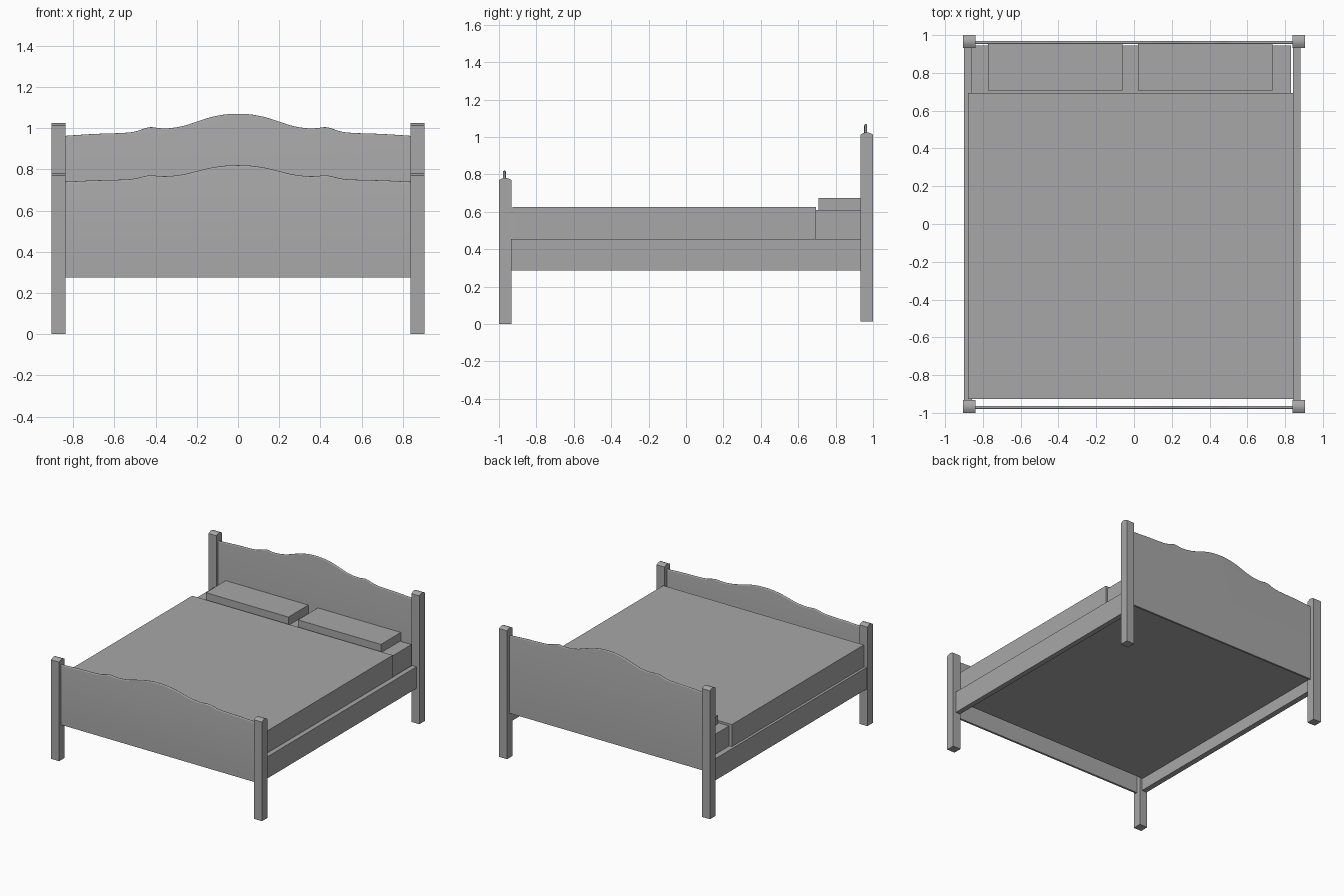
import bpy
import math

cube = bpy.data.objects.get("Cube")
if cube:
    bpy.data.objects.remove(cube, do_unlink=True)

# One plain colour for the whole bed
grey = bpy.data.materials.new("plain_grey")
grey.use_nodes = True
colour = (0.39, 0.39, 0.39, 1)
grey.diffuse_color = colour
grey.node_tree.nodes["Principled BSDF"].inputs["Base Color"].default_value = colour


def loft(name, loops, smooth=False):
    """Closed solid running through matching outlines."""
    n = len(loops[0])
    last = n * (len(loops) - 1)
    faces = [tuple(reversed(range(n))), tuple(range(last, last + n))]
    for k in range(0, last, n):
        faces += [(k + i, k + (i + 1) % n, k + n + (i + 1) % n, k + n + i)
                  for i in range(n)]
    mesh = bpy.data.meshes.new(name)
    mesh.from_pydata([p for loop in loops for p in loop], [], faces)
    mesh.materials.append(grey)
    obj = bpy.data.objects.new(name, mesh)
    bpy.context.collection.objects.link(obj)
    bpy.ops.object.select_all(action='DESELECT')
    obj.select_set(True)
    bpy.context.view_layer.objects.active = obj
    bpy.ops.object.mode_set(mode='EDIT')
    bpy.ops.mesh.select_all(action='SELECT')
    bpy.ops.mesh.normals_make_consistent(inside=False)
    bpy.ops.object.mode_set(mode='OBJECT')
    if smooth:
        bpy.ops.object.shade_smooth_by_angle(angle=math.radians(30))


def box(name, x, y, z):
    corners = [(x[0], y[0]), (x[1], y[0]), (x[1], y[1]), (x[0], y[1])]
    loft(name, [[(a, b, h) for a, b in corners] for h in z])


def post(name, side, y0, y1, bottom, shoulder, rise):
    """Square post with a shallow arched top."""
    steps = 8
    outline = [(y0, bottom), (y1, bottom)]
    for i in range(steps + 1):
        t = i / steps
        outline.append((y1 + (y0 - y1) * t,
                        shoulder + rise * math.sin(math.pi * t)))
    loft(name, [[(side * x, y, z) for y, z in outline]
                for x in (0.838, 0.906)], True)


# Half of the scalloped top edge, from the centre outward
crest = [(0, 1.07), (0.06, 1.067), (0.13, 1.054), (0.2, 1.032), (0.25, 1.015),
         (0.3, 1.004), (0.35, 0.999), (0.39, 1.001), (0.42, 1.005),
         (0.45, 1.0), (0.5, 0.984), (0.56, 0.977), (0.7, 0.972), (0.84, 0.963)]


def smooth_crest(samples=4):
    """Spline through the crest points."""
    pts = [(-crest[1][0], crest[1][1])] + crest + [crest[-1]]
    out = []
    for a, b, c, d in zip(pts, pts[1:], pts[2:], pts[3:]):
        for k in range(samples):
            t = k / samples
            out.append(tuple(0.5 * (2 * q + (r - p) * t
                                    + (2 * p - 5 * q + 4 * r - s) * t * t
                                    + (3 * q - p - 3 * r + s) * t ** 3)
                             for p, q, r, s in zip(a, b, c, d)))
    return out + [crest[-1]]


def board(name, y0, y1, bottom, edge, scale):
    """Scalloped panel with a rounded top edge."""
    half = [(x, edge + scale * (z - crest[-1][1])) for x, z in smooth_crest()]
    top = half[::-1] + [(-x, z) for x, z in half[1:]]
    middle, radius, steps = (y0 + y1) / 2, (y1 - y0) / 2, 8
    loops = []
    for i in range(steps + 1):
        a = math.pi * i / steps
        y = middle - radius * math.cos(a)
        drop = radius * (1 - math.sin(a))
        loops.append([(-0.84, y, bottom), (0.84, y, bottom)]
                     + [(x, y, z - drop) for x, z in top])
    loft(name, loops, True)


# Posts
for label, side in (("left", 1), ("right", -1)):
    post("foot_post_" + label, side, -1.0, -0.933, 0, 0.77, 0.012)
    post("head_post_" + label, side, 0.933, 1.0, 0.015, 1.013, 0.012)

# Boards
board("headboard", 0.953, 0.968, 0.36, 0.963, 1.0)
board("footboard", -0.979, -0.963, 0.275, 0.74, 0.75)

# Side rails
box("side_rail_left", (0.842, 0.882), (-0.94, 0.943), (0.287, 0.455))
box("side_rail_right", (-0.9, -0.857), (-0.94, 0.943), (0.287, 0.455))

# Bedding
box("mattress", (-0.856, 0.83), (-0.925, 0.944), (0.381, 0.61))
box("blanket", (-0.88, 0.845), (-0.927, 0.694), (0.44, 0.627))
box("pillow_right", (-0.772, -0.062), (0.708, 0.952), (0.61, 0.675))
box("pillow_left", (0.02, 0.733), (0.708, 0.952), (0.61, 0.675))
